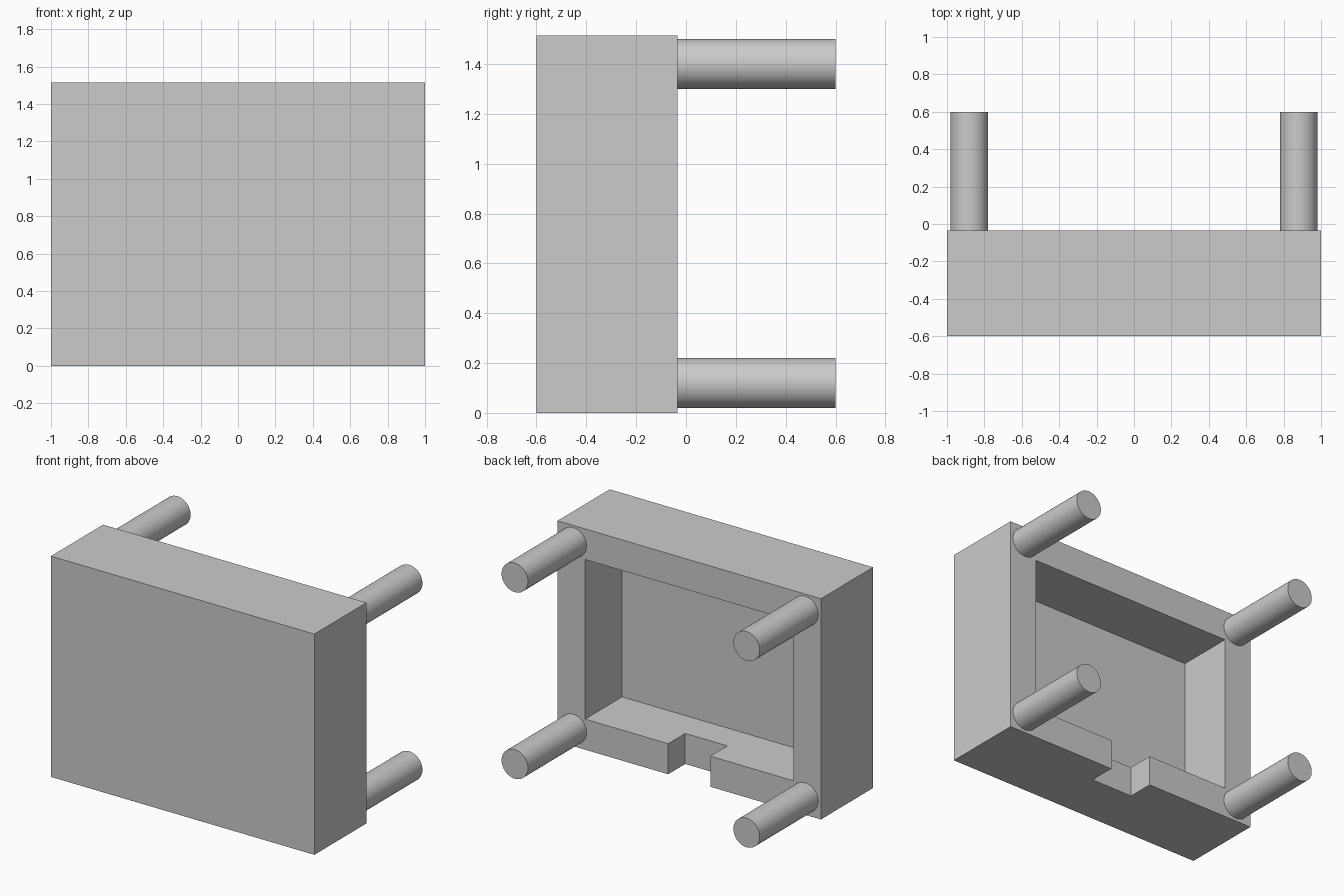
import bpy
import math

if "Cube" in bpy.data.objects:
    bpy.data.objects.remove(bpy.data.objects["Cube"], do_unlink=True)

# Single flat grey
grey = bpy.data.materials.new("light_grey")
grey.use_nodes = True
colour = (0.6, 0.6, 0.6, 1.0)
grey.diffuse_color = colour
grey.node_tree.nodes["Principled BSDF"].inputs["Base Color"].default_value = colour

HEIGHT = 1.515
FRONT, BACK = -0.6, -0.035
WALL = 0.21


def box(name, low, high):
    centre = [(a + b) / 2 for a, b in zip(low, high)]
    bpy.ops.mesh.primitive_cube_add(size=1, location=centre)
    obj = bpy.context.object
    obj.name = name
    obj.scale = [b - a for a, b in zip(low, high)]
    bpy.ops.object.transform_apply(location=False, rotation=False, scale=True)
    return obj


def cut(target, cutter):
    cutter.hide_render = True
    mod = target.modifiers.new("cut", "BOOLEAN")
    mod.operation = "DIFFERENCE"
    mod.solver = "EXACT"
    mod.object = cutter
    bpy.context.view_layer.objects.active = target
    bpy.ops.object.modifier_apply(modifier=mod.name)
    bpy.data.objects.remove(cutter, do_unlink=True)


# Tray body: block hollowed from the back
body = box("tray_body", (-1, FRONT, 0), (1, BACK, HEIGHT))
cut(body, box("hollow_cutter", (-1 + WALL, BACK - 0.4, WALL),
              (1 - WALL, BACK + 0.1, HEIGHT - WALL)))

# Notch through the lower wall
cut(body, box("notch_cutter", (-0.16, BACK - 0.185, -0.1),
              (0.16, BACK + 0.1, WALL + 0.1)))
body.data.materials.clear()
body.data.materials.append(grey)

# Four round legs at the back corners
LEG_LENGTH = 0.6 - BACK
for side, x in (("right", -0.88), ("left", 0.88)):
    for level, z in (("lower", 0.12), ("upper", HEIGHT - 0.115)):
        bpy.ops.mesh.primitive_cylinder_add(
            vertices=64, radius=0.1, depth=LEG_LENGTH,
            location=(x, BACK + LEG_LENGTH / 2, z),
            rotation=(math.pi / 2, 0, 0))
        leg = bpy.context.object
        leg.name = f"{level}_{side}_leg"
        leg.data.materials.append(grey)
        bpy.ops.object.shade_smooth_by_angle(angle=math.radians(30))
